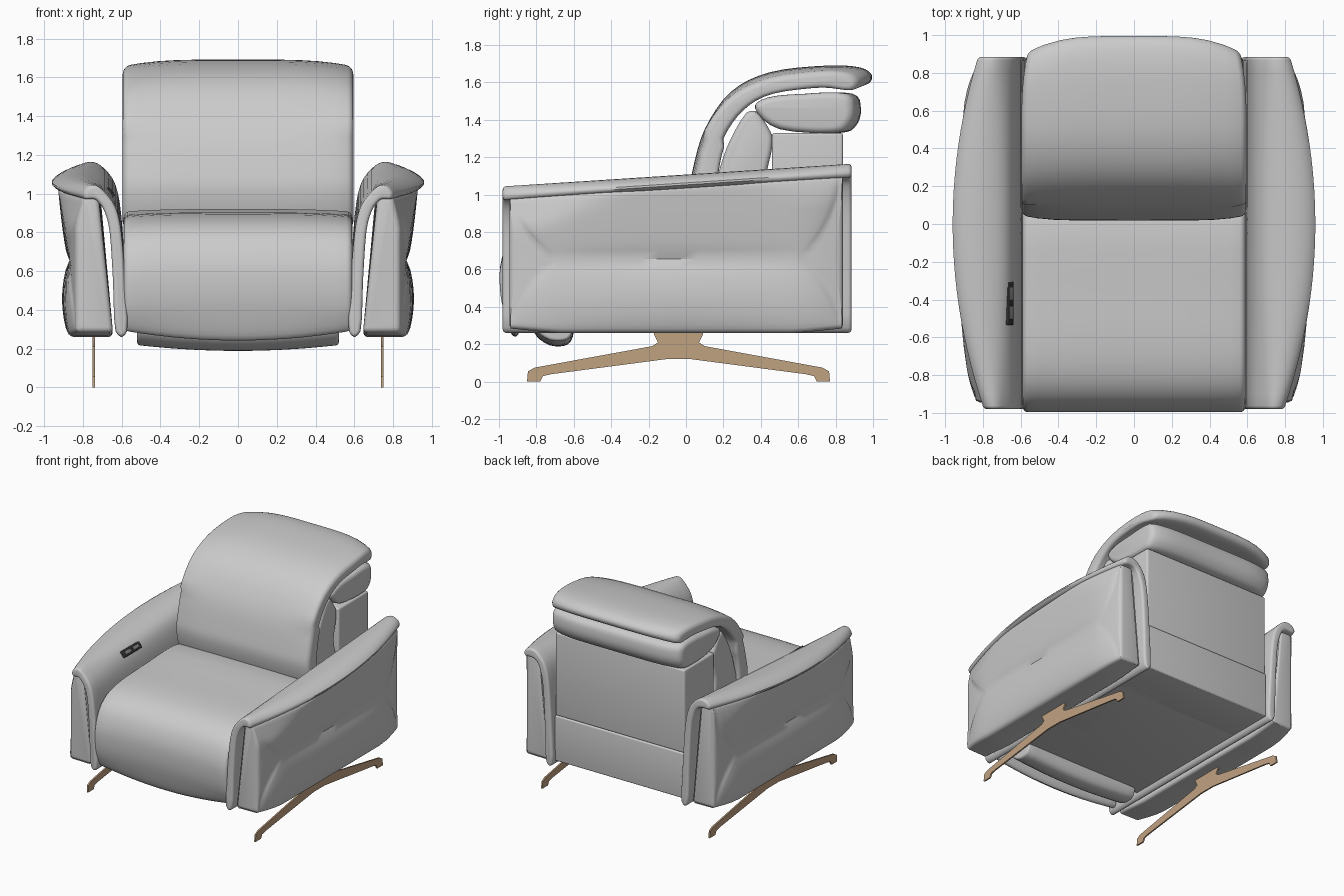
import bpy, bmesh, math
from mathutils import Vector

cube = bpy.data.objects.get("Cube")
if cube:
    bpy.data.objects.remove(cube, do_unlink=True)


def material(name, rgb):
    mat = bpy.data.materials.new(name)
    mat.use_nodes = True
    mat.diffuse_color = (*rgb, 1)
    mat.node_tree.nodes["Principled BSDF"].inputs["Base Color"].default_value = (*rgb, 1)
    return mat


def smooth_loop(pts, steps=4):
    """Closed spline through a few profile points."""
    pts = [Vector(p) for p in pts]
    out, n = [], len(pts)
    for i in range(n):
        a, b, c, d = (pts[(i + k - 1) % n] for k in range(4))
        for j in range(steps):
            t = j / steps
            out.append(0.5 * (2 * b + (c - a) * t + (2 * a - 5 * b + 4 * c - d) * t ** 2
                              + (3 * b - a - 3 * c + d) * t ** 3))
    return out


def loft(name, rings, bevel=0.0, deform=None, mirror=False, mat=None, segments=4):
    """Skin a list of rings, cap the ends and round the hard edges."""
    bm = bmesh.new()
    vs = [[bm.verts.new(p) for p in ring] for ring in rings]
    n = len(vs[0])
    for r, s in zip(vs, vs[1:]):
        for i in range(n):
            bm.faces.new((r[i], r[(i + 1) % n], s[(i + 1) % n], s[i]))
    bm.faces.new(vs[0])
    bm.faces.new(vs[-1])
    bmesh.ops.recalc_face_normals(bm, faces=bm.faces)
    if bevel:
        hard = [e for e in bm.edges if e.calc_face_angle(0) > math.radians(50)]
        bmesh.ops.bevel(bm, geom=hard, offset=bevel, segments=segments, profile=0.5,
                        affect='EDGES', clamp_overlap=False)
    if deform:
        for v in bm.verts:
            v.co = deform(v.co.copy())
    mesh = bpy.data.meshes.new(name)
    bm.to_mesh(mesh)
    bm.free()
    ob = bpy.data.objects.new(name, mesh)
    bpy.context.collection.objects.link(ob)
    if mat:
        mesh.materials.append(mat)
    bpy.ops.object.select_all(action='DESELECT')
    ob.select_set(True)
    bpy.context.view_layer.objects.active = ob
    bpy.ops.object.shade_smooth_by_angle(angle=math.radians(40))
    if mirror:
        ob.modifiers.new("Mirror", 'MIRROR')
    return ob


def cushion(name, profile, half, bevel, deform=None, steps=4):
    """Side profile (y, z) carried across the width."""
    prof = smooth_loop(profile, steps)
    n = 14
    xs = [half * (2 * i / n - 1) for i in range(n + 1)]
    return loft(name, [[(x, p.x, p.y) for p in prof] for x in xs], bevel, deform)


def box(name, lo, hi, bevel, mat=None):
    corners = [(lo[0], lo[1]), (hi[0], lo[1]), (hi[0], hi[1]), (lo[0], hi[1])]
    return loft(name, [[(x, y, z) for x, y in corners] for z in (lo[2], hi[2])], bevel, mat=mat)


def mix(a, b, t):
    return a + (b - a) * t


# Seat cushion with a front that rolls down
def seat_shape(p):
    u = abs(p.x) / 0.6
    if p.z < 0.4:
        p.z += 0.05 * u ** 2 * (0.4 - p.z) / 0.15
    if p.z > 0.6:
        p.z -= 0.015 * u ** 4
    return p


cushion("seat_cushion", [(0.1, 0.9), (-0.4, 0.905), (-0.74, 0.88), (-0.91, 0.8), (-0.985, 0.66),
                         (-0.995, 0.5), (-0.97, 0.36), (-0.93, 0.25), (-0.89, 0.27), (-0.88, 0.45),
                         (-0.8, 0.6), (-0.6, 0.65), (0.1, 0.65)], 0.59, 0.03, seat_shape)


# Back cushion curling over into the headrest
def back_shape(p):
    u = abs(p.x) / 0.6
    if p.z > 1.3:
        p.z -= 0.035 * u ** 4 * min(1, (p.z - 1.3) / 0.3)
    if p.y > 0.6:
        p.y -= 0.09 * u ** 4 * (p.y - 0.6) / 0.4
        p.x *= 1 - 0.09 * ((p.y - 0.6) / 0.4) ** 2
    if p.y < 0.2 and p.z < 1.3:
        p.y += 0.03 * u ** 6
    return p


cushion("back_cushion", [(0.06, 0.85), (0.02, 1.0), (0.035, 1.13), (0.1, 1.35), (0.24, 1.55),
                         (0.45, 1.655), (0.75, 1.69), (0.93, 1.68), (0.995, 1.635), (0.95, 1.585),
                         (0.75, 1.6), (0.47, 1.565), (0.31, 1.47), (0.2, 1.3), (0.15, 1.1),
                         (0.14, 0.85)], 0.595, 0.03, back_shape)

# Inner lumbar wedge and headrest bolster
cushion("lumbar_wedge", [(0.14, 0.9), (0.17, 1.1), (0.24, 1.3), (0.35, 1.455), (0.45, 1.34),
                         (0.46, 1.25), (0.43, 1.1), (0.43, 0.9)], 0.565, 0.03)
cushion("headrest_bolster", [(0.37, 1.46), (0.5, 1.35), (0.82, 1.33), (0.91, 1.37), (0.935, 1.46),
                             (0.89, 1.54), (0.65, 1.54), (0.44, 1.52)], 0.58, 0.035,
        lambda p: Vector((p.x, p.y - (0.05 * (abs(p.x) / 0.58) ** 6 if p.y > 0.7 else 0), p.z)))

# Backrest box, lower rear panel and base
box("backrest_box", (-0.575, 0.46, 0.66), (0.575, 0.84, 1.33), 0.015)
box("rear_lower_panel", (-0.575, 0.46, 0.3), (0.575, 0.85, 0.665), 0.012)
box("base_frame", (-0.58, -0.2, 0.3), (0.58, 0.5, 0.7), 0.005)
box("base_plate", (-0.6, -0.65, 0.3), (0.6, 0.845, 0.33), 0.005)

# Folded footrest under the front edge
cushion("footrest", [(-0.81, 0.26), (-0.73, 0.195), (-0.63, 0.2), (-0.6, 0.28), (-0.64, 0.34),
                     (-0.78, 0.33)], 0.52, 0.015,
        lambda p: Vector((p.x, p.y, p.z + 0.03 * (p.x / 0.52) ** 2)))


# Arm shell: an inner wall that rolls outward into the arm pad
def arm_outer(y):
    return 0.96 - 0.155 * (y / 0.95) ** 2


def arm_lift(y):
    return 0.065 * (y + 0.97)


def shell_ring(y):
    o = arm_outer(y)
    w = o - 0.69
    pts = [(0.572, 0.29), (0.582, 0.55), (0.602, 0.8), (0.632, 0.93), (0.69, 1.01),
           (0.69 + 0.4 * w, 1.043), (0.69 + 0.78 * w, 1.035), (o, 1.0), (o - 0.1 * w, 0.972),
           (o - 0.45 * w, 0.972), (0.725, 0.96), (0.69, 0.91), (0.662, 0.8), (0.645, 0.55),
           (0.632, 0.29)]
    ring = smooth_loop(pts, 3)
    return [(p.x, y, p.y + arm_lift(y) * max(0, min(1, (p.y - 0.4) / 0.55))) for p in ring]


loft("arm_shell", [shell_ring(mix(-0.98, 0.885, i / 24)) for i in range(25)], 0.018, mirror=True)

# Padded outer arm: two lobes meeting at a waist seam, with end gussets
FRONT, REAR, SEAM = -0.945, 0.84, 0.655


def arm_point(k, station, side):
    """Point at signed height k (-1 bottom, 0 seam, 1 top)."""
    s = abs(k)
    front = FRONT + 0.02 + 0.24 * (1 - s) ** 2
    rear = REAR - 0.02 - 0.22 * (1 - s) ** 2
    zone, t = side
    y = (mix(FRONT, front, t), mix(front, rear, t), mix(rear, REAR, t))[zone]
    reach = min(1, min(y - FRONT, REAR - y) / 0.25)
    x = 0.835 + 0.035 * math.sin(reach * math.pi / 2)
    if zone == 1:
        fill = max(0, 4 * t * (1 - t)) ** 0.5
        x += fill * (0.06 * s ** 0.6 if k > 0 else 0.038 * math.sin(math.pi * s) ** 0.7)
    if k > 0:
        x = min(x, arm_outer(y) - 0.01 + 0.08 * (1 - s))
        z = mix(SEAM, 0.985 + arm_lift(y), s)
    else:
        z = mix(SEAM, 0.285 - 0.025 * reach, s)
    return (x, y, z)


stations = ([(0, i / 4) for i in range(4)] + [(1, 0.5 - 0.5 * math.cos(math.pi * i / 20)) for i in range(21)]
            + [(2, i / 4) for i in range(1, 5)])
rings = []
for i, st in enumerate(stations):
    ring = [arm_point(k / 8, i, st) for k in range(-8, 9)]
    top, low = ring[-1], ring[0]
    rings.append(ring + [(0.72, top[1], top[2]), (0.645, low[1], low[2])])
loft("arm_padding", rings, 0.025, mirror=True)

# Thin splayed metal legs
tan = material("tan_metal", (0.53, 0.36, 0.22))
half_leg = [(0.14, 0.27), (0.14, 0.25), (0.11, 0.21), (0.14, 0.19), (0.77, 0.075), (0.805, 0.055),
            (0.81, 0.005), (0.74, 0.005), (0.725, 0.03), (0.68, 0.04), (0.07, 0.12)]
half_leg = [(a if 0.13 > a or b < 0.2 else a - 0.01, b) for a, b in half_leg]
leg = half_leg + [(-a, b) for a, b in reversed(half_leg)]
loft("leg", [[(x, a - 0.04, b - (0.005 if b < 0.01 else 0)) for a, b in leg] for x in (0.739, 0.751)],
     mirror=True, mat=tan)

# Control pad set into the right arm's inner slope
dark = material("dark_trim", (0.03, 0.03, 0.03))
grey = material("button_grey", (0.25, 0.25, 0.25))
parts = [box("control_rim", (-0.027, -0.115, -0.01), (0.027, 0.115, 0.008), 0.007, dark)]
for i, y in enumerate((-0.05, 0.05)):
    parts.append(box("control_button_%d" % (i + 1), (-0.014, y - 0.035, 0), (0.014, y + 0.035, 0.012), 0.004, grey))
for ob in parts:
    ob.location = (-0.657, -0.42, 1.008)
    ob.rotation_euler = (0, math.atan2(0.8, 0.6), 0)
